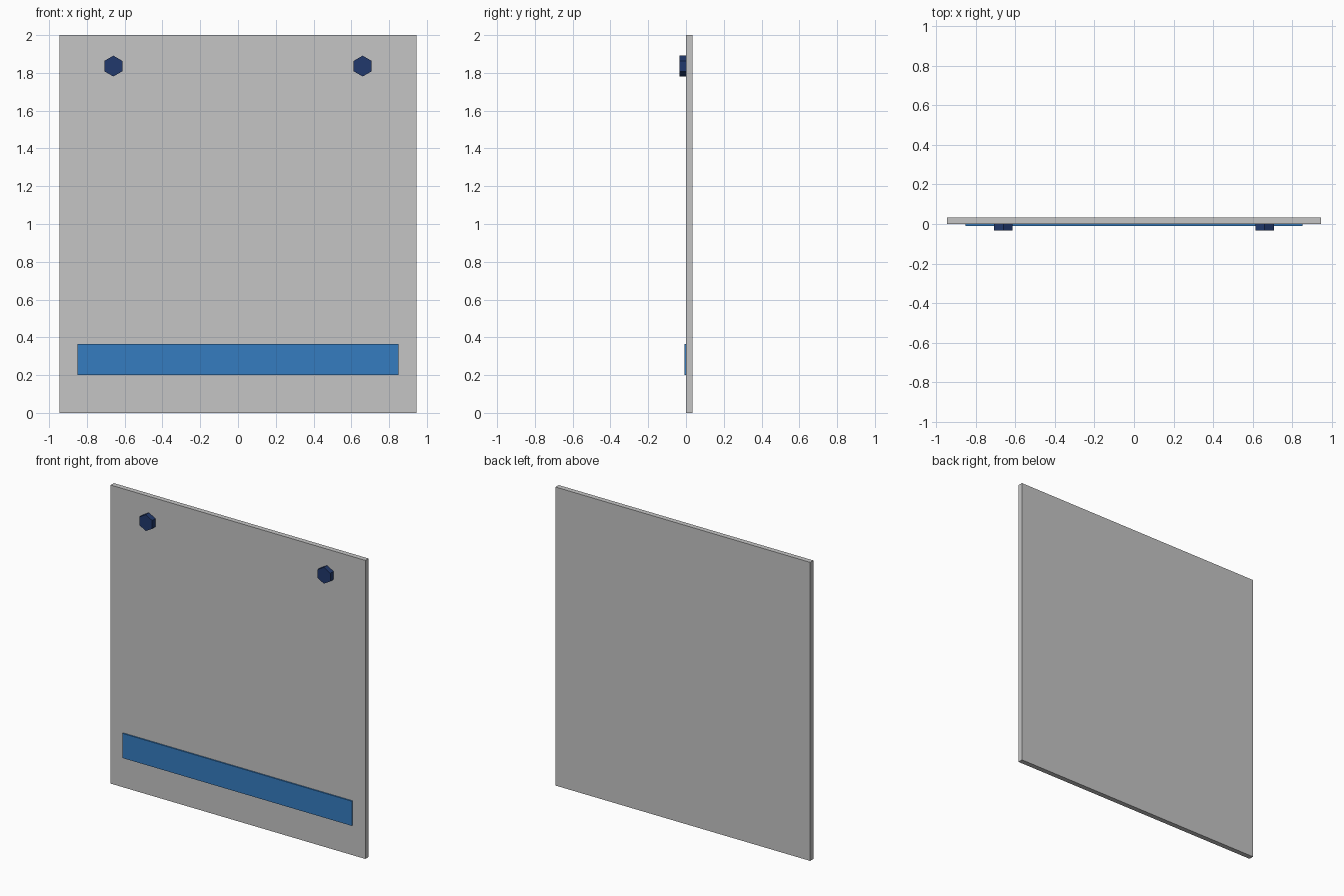
import bpy
from math import pi

default = bpy.data.objects.get("Cube")
if default:
    bpy.data.objects.remove(default)


def material(name, color):
    mat = bpy.data.materials.new(name)
    mat.use_nodes = True
    mat.diffuse_color = (*color, 1)
    mat.node_tree.nodes["Principled BSDF"].inputs["Base Color"].default_value = (*color, 1)
    return mat


grey = material("light_grey", (0.56, 0.56, 0.56))
blue = material("mid_blue", (0.036, 0.2, 0.53))
navy = material("navy", (0.015, 0.04, 0.15))


def finish(name, mat):
    obj = bpy.context.object
    obj.name = obj.data.name = name
    obj.data.materials.append(mat)
    bpy.ops.object.transform_apply(location=False, rotation=True, scale=True)


def box(name, mat, width, y_min, y_max, z_min, z_max):
    bpy.ops.mesh.primitive_cube_add(
        size=1, location=(0, (y_min + y_max) / 2, (z_min + z_max) / 2))
    bpy.context.object.scale = (width, y_max - y_min, z_max - z_min)
    finish(name, mat)


# Upright panel and the raised strip along its lower front
box("panel", grey, 1.888, 0, 0.034, 0, 2)
box("lower_strip", blue, 1.7, -0.009, 0, 0.2, 0.365)

# Hexagonal bolt heads near the upper corners, points up
for side, x in (("left", 0.66), ("right", -0.66)):
    bpy.ops.mesh.primitive_cylinder_add(
        vertices=6, radius=0.055, depth=0.034,
        location=(x, -0.017, 1.836), rotation=(pi / 2, 0, 0))
    finish(side + "_bolt_head", navy)
